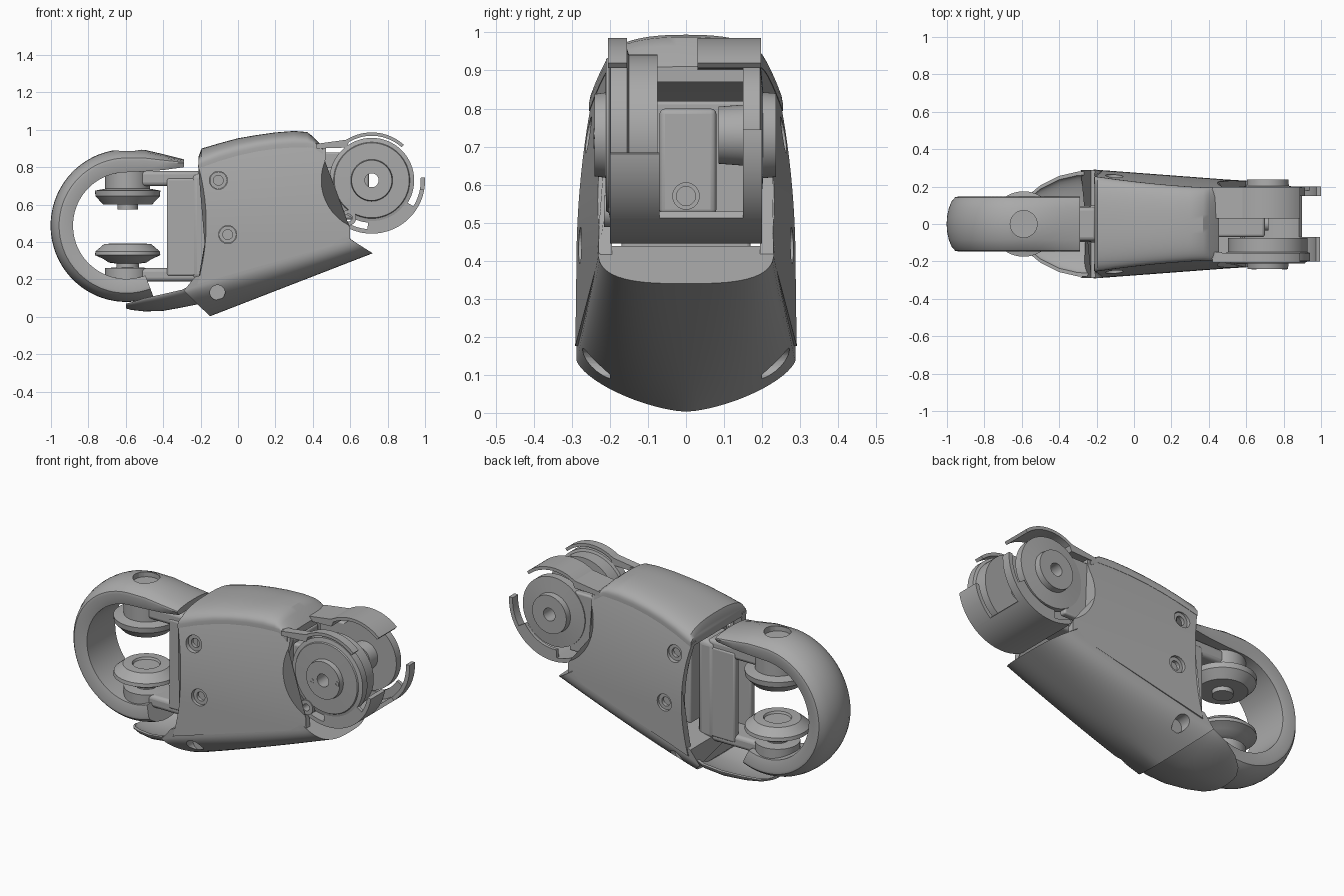
import bpy, bmesh, math
from math import sin, cos, pi, radians, sqrt

cube = bpy.data.objects.get("Cube")
if cube:
    bpy.data.objects.remove(cube, do_unlink=True)

TONE = (0.4, 0.4, 0.4, 1)
grey = bpy.data.materials.new("machined grey")
grey.use_nodes = True
grey.diffuse_color = TONE
grey.node_tree.nodes["Principled BSDF"].inputs["Base Color"].default_value = TONE

JX, JZ = 0.715, 0.73      # joint centre
RX, RZ = -0.597, 0.488    # ring centre


def mix(a, b, t):
    return a + (b - a) * t


def select_only(ob):
    bpy.ops.object.select_all(action='DESELECT')
    ob.select_set(True)
    bpy.context.view_layer.objects.active = ob


def loft(name, sections, cyclic=False):
    """Skin closed cross-sections into a solid."""
    bm = bmesh.new()
    rows = [[bm.verts.new(p) for p in s] for s in sections]
    n = len(rows[0])
    pairs = list(zip(rows, rows[1:] + rows[:1])) if cyclic else list(zip(rows, rows[1:]))
    for a, b in pairs:
        for i in range(n):
            j = (i + 1) % n
            bm.faces.new((a[i], a[j], b[j], b[i]))
    if not cyclic:
        bm.faces.new(rows[0])
        bm.faces.new(rows[-1])
    bmesh.ops.recalc_face_normals(bm, faces=bm.faces)
    me = bpy.data.meshes.new(name)
    bm.to_mesh(me)
    bm.free()
    me.materials.append(grey)
    ob = bpy.data.objects.new(name, me)
    bpy.context.collection.objects.link(ob)
    select_only(ob)
    bpy.ops.object.shade_smooth_by_angle(angle=radians(32))
    return ob


def lathe(name, profile, axis, cx, c2, segs=48):
    """Revolve a closed (radius, height) profile about a Y or Z axis line."""
    secs = []
    for k in range(segs):
        a = 2 * pi * k / segs
        if axis == 'Y':
            secs.append([(cx + r * cos(a), h, c2 + r * sin(a)) for r, h in profile])
        else:
            secs.append([(cx + r * cos(a), c2 + r * sin(a), h) for r, h in profile])
    return loft(name, secs, True)


def tube(name, r0, r1, h0, h1, axis, cx, c2):
    return lathe(name, [(r0, h0), (r1, h0), (r1, h1), (r0, h1)], axis, cx, c2)


def box(name, x, y, z, bevel=0.01):
    ob = loft(name, [[(x[0], y[0], h), (x[1], y[0], h), (x[1], y[1], h), (x[0], y[1], h)] for h in z])
    m = ob.modifiers.new("bevel", 'BEVEL')
    m.width, m.segments = bevel, 3
    return ob


def arc_plate(name, r0, r1, a0, a1, y0, y1, steps=24):
    secs = []
    for k in range(steps + 1):
        a = radians(mix(a0, a1, k / steps))
        secs.append([(JX + r * cos(a), y, JZ + r * sin(a))
                     for r, y in ((r0, y0), (r1, y0), (r1, y1), (r0, y1))])
    return loft(name, secs)


def drill(ob, radius, centre, axis, length):
    """Cut a round hole, then discard the cutter."""
    rot = (pi / 2, 0, 0) if axis == 'Y' else (0, 0, 0)
    bpy.ops.mesh.primitive_cylinder_add(vertices=32, radius=radius, depth=length, location=centre, rotation=rot)
    cutter = bpy.context.object
    cutter.hide_render = True
    cutter.data.materials.append(grey)
    m = ob.modifiers.new("hole", 'BOOLEAN')
    m.operation, m.object, m.solver = 'DIFFERENCE', cutter, 'EXACT'
    select_only(ob)
    bpy.ops.object.modifier_apply(modifier=m.name)
    bpy.data.objects.remove(cutter, do_unlink=True)
    bpy.ops.object.shade_smooth_by_angle(angle=radians(32))


# Body shape rules
def width(x):
    return 0.29 - 0.075 * (x + 0.2)


def half_width(x, z):
    return width(x) * (1 - 0.17 * max(0, (z - 0.4) / 0.45) ** 2)


def seam_low(x):
    return 0.21 + 0.286 * (x + 0.2)


def seam_high(x):
    return 0.93 - 0.11 * ((0.35 - x) / 0.55) ** 2


def bowl(s, p):
    return 1 - max(0, 1 - abs(s) ** p) ** (1 / p)


# Side panels, trimmed round the joint
def panel_point(u, v):
    x, z = 0.0, 0.5
    for _ in range(12):
        left = -0.17 - 0.04 * ((z - 0.5) / 0.3) ** 2
        right = JX - sqrt(max(0, 0.27 ** 2 - (z - JZ) ** 2))
        right = min(right, 0.47 if z > JZ else 0.6)
        x = mix(left, right, u)
        z = mix(seam_low(x) - 0.03, seam_high(x), v)
    return x, z


for side, label in ((-1, "right"), (1, "left")):
    secs = []
    for i in range(25):
        pts = [panel_point(i / 24, j / 24) for j in range(25)]
        outer = [(x, side * half_width(x, z), z) for x, z in pts]
        inner = [(x, side * (half_width(x, z) - 0.035), z) for x, z in reversed(pts)]
        secs.append(outer + inner)
    panel = loft(label + "_side_panel", secs)
    for x, z in ((-0.105, 0.73), (-0.055, 0.44)):
        drill(panel, 0.048, (x, side * 0.3, z), 'Y', 0.3)
        y = side * half_width(x, z)
        tube(label + "_panel_bolt", 0.026, 0.046, y - side * 0.035, y - side * 0.015, 'Y', x, z)

# Top cover
secs = []
for x, top in ((-0.21, 0.86), (-0.195, 0.9), (-0.1, 0.928), (0, 0.955), (0.1, 0.972), (0.2, 0.986),
               (0.3, 0.994), (0.37, 0.988), (0.4, 0.965), (0.455, 0.91)):
    rim = min(seam_high(x) - 0.003, top - 0.02)
    w = half_width(x, rim) + 0.006
    sec = [(x, -w, rim - 0.02)]
    for k in range(25):
        s = -cos(pi * k / 24)
        sec.append((x, w * s, mix(top, rim, bowl(s, 2.4))))
    secs.append(sec + [(x, w, rim - 0.02)])
loft("top_cover", secs)

# Keeled lower cover with slanted ends
secs = []
for i in range(21):
    t = i / 20
    kx, kz = mix(-0.15, 0.72, t), mix(0.003, 0.34, t)
    ex, ez = mix(-0.29, 0.57, t), mix(0.14, 0.435, t)
    w, p = width(mix(-0.15, 0.6, t)) + 0.002, mix(1.5, 3, t)
    sec = []
    for k in range(33):
        s = -cos(pi * k / 32)
        f = bowl(s, p)
        sec.append((mix(kx, ex, f), w * s, mix(kz, ez, f)))
    tip = (ex + 0.06 * (1 - t), ez + 0.07 * (1 - t) + 0.004)
    secs.append([(tip[0], -w, tip[1])] + sec + [(tip[0], w, tip[1])])
lower = loft("lower_cover", secs)
for side in (-1, 1):
    drill(lower, 0.04, (-0.11, side * 0.3, 0.13), 'Y', 0.2)

# Scooped chin under the ring
secs = []
for x, keel, rim, w in ((-0.6, 0.045, 0.07, 0.1), (-0.57, 0.037, 0.078, 0.15), (-0.5, 0.029, 0.1, 0.207),
                        (-0.4, 0.032, 0.122, 0.257), (-0.3, 0.05, 0.145, 0.28), (-0.2, 0.07, 0.19, 0.284)):
    ring = [-cos(pi * k / 24) for k in range(25)]
    outer = [(x, w * s, mix(keel, rim, bowl(s, 1.7))) for s in ring]
    inner = [(x, (w - 0.02) * s, mix(keel + 0.018, rim, bowl(s, 1.7))) for s in reversed(ring)]
    secs.append(outer + inner)
loft("chin_scoop", secs)

# Open hook ring with a rounded rim and a tapered upper tip
half = [(0, 0.13), (0.5, 0.146), (0.62, 0.143), (0.77, 0.122), (0.9, 0.085), (0.98, 0.04)]
shape = [(f, -y) for f, y in half] + [(1, 0)] + half[::-1]
rails = []
for k in range(57):
    a = radians(mix(291, 90, k / 56))
    rails.append(((RX + 0.285 * cos(a), RZ + 0.285 * sin(a)), (RX + 0.405 * cos(a), RZ + 0.408 * sin(a))))
rails += [((-0.5, 0.778), (-0.5, 0.893)), ((-0.4, 0.785), (-0.4, 0.87)), ((-0.29, 0.8), (-0.29, 0.842))]
hook = loft("hook_ring", [[(mix(i[0], o[0], f), y, mix(i[1], o[1], f)) for f, y in shape] for i, o in rails])
drill(hook, 0.072, (-0.59, 0, 0.94), 'Z', 0.16)

# Facing bevelled rollers
lathe("upper_roller", [(0.001, 0.575), (0.055, 0.575), (0.055, 0.6), (0.13, 0.6), (0.172, 0.645),
                       (0.175, 0.675), (0.12, 0.685), (0.12, 0.785), (0.001, 0.785)], 'Z', -0.59, 0)
lathe("lower_roller", [(0.001, 0.2), (0.12, 0.2), (0.12, 0.26), (0.06, 0.265), (0.06, 0.285), (0.1, 0.29),
                       (0.13, 0.31), (0.175, 0.33), (0.172, 0.35), (0.125, 0.39), (0.075, 0.392),
                       (0.07, 0.38), (0.001, 0.38)], 'Z', -0.59, 0)

# Bracket carrying the rollers
box("bracket_upper_arm", (-0.6, -0.2), (-0.09, 0.09), (0.7, 0.78), 0.02)
box("bracket_lower_arm", (-0.6, -0.2), (-0.09, 0.09), (0.19, 0.26), 0.02)
box("bracket_spine", (-0.25, -0.14), (-0.1, 0.1), (0.2, 0.77), 0.03)
for y in (-0.075, 0.075):
    box("bracket_cheek", (-0.38, -0.2), (y - 0.02, y + 0.02), (0.22, 0.74))
box("inner_core", (-0.15, 0.4), (-0.17, 0.17), (0.3, 0.82))

# Joint drums with flat stepped hubs
lathe("front_drum", [(0.037, -0.24), (0.108, -0.24), (0.112, -0.212), (0.2, -0.21), (0.204, -0.203),
                     (0.227, -0.198), (0.227, -0.155), (0.212, -0.15), (0.212, -0.075), (0.037, -0.075)],
      'Y', JX, JZ, 64)
lathe("rear_drum", [(0.037, 0.085), (0.075, 0.085), (0.08, 0.15), (0.2, 0.15), (0.2, 0.195), (0.113, 0.203),
                    (0.11, 0.237), (0.037, 0.237)], 'Y', JX, JZ, 64)
for dx in (-0.073, 0.09):
    tube("hub_pin", 0.006, 0.014, -0.243, -0.2, 'Y', JX + dx, JZ - 0.01 + 0.15 * dx)
tube("joint_screw", 0.02, 0.042, -0.215, -0.15, 'Y', 0.59, 0.53)
box("rear_drum_arm", (0.42, 0.62), (0.15, 0.19), (0.53, 0.88))
box("link_block", (0.4, 0.7), (-0.07, 0.08), (0.52, 0.8), 0.015)
socket = tube("link_socket", 0.025, 0.036, 0, 0.03, 'Z', 0, 0)
socket.location, socket.rotation_euler = (0.69, 0, 0.57), (0, pi / 2, 0)

# Upper guards and struts back to the body
for y0, y1 in ((-0.205, -0.155), (0.03, 0.197)):
    arc_plate("upper_guard", 0.238, 0.256, 48, 132, y0, y1)
    strut = [[(0.42, y, 0.9), (0.58, y, 0.905), (0.6, y, 0.95), (0.42, y, 0.925)] for y in (y0, y1)]
    loft("guard_strut", strut)

# Lower cup with side walls and two uneven horns
arc_plate("lower_cup", 0.262, 0.285, -118, -50, -0.2, 0.2)
for y in (-0.19, 0.19):
    arc_plate("cup_side_wall", 0.215, 0.27, -95, -32, y - 0.01, y + 0.01)
arc_plate("front_horn", 0.262, 0.285, -50.5, -10, -0.2, -0.07)
arc_plate("rear_horn", 0.262, 0.285, -50.5, 3, 0.15, 0.2)
